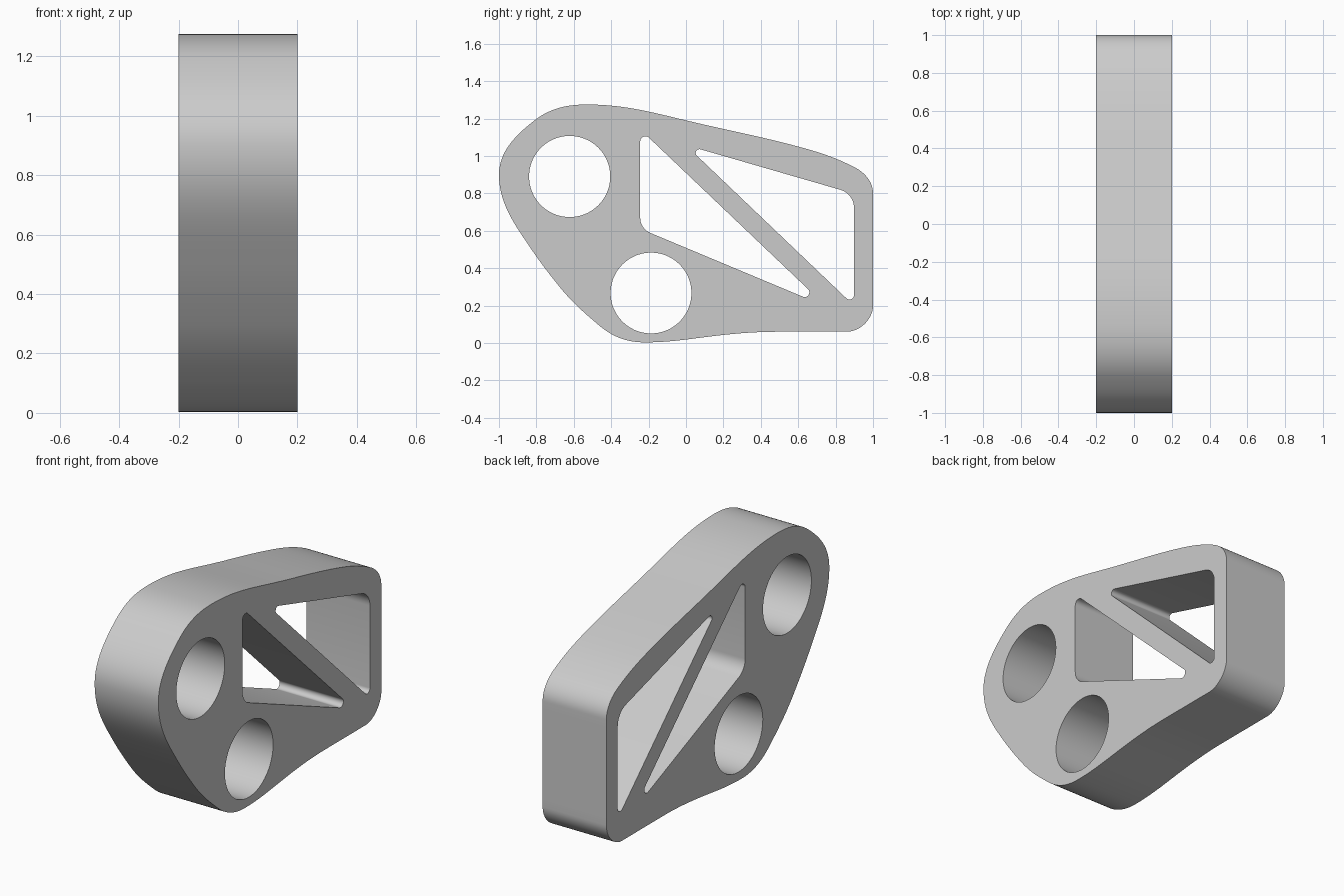
import bpy, bmesh, math
from mathutils import Matrix, Vector

cube = bpy.data.objects.get("Cube")
if cube:
    bpy.data.objects.remove(cube, do_unlink=True)

HALF_WIDTH = 0.2

grey = bpy.data.materials.new("plain grey")
grey.use_nodes = True
grey.diffuse_color = (0.6, 0.6, 0.6, 1)
grey.node_tree.nodes["Principled BSDF"].inputs["Base Color"].default_value = (0.6, 0.6, 0.6, 1)

profile = bpy.data.curves.new("bracket_profile", "CURVE")
profile.dimensions = "2D"
profile.fill_mode = "BOTH"
profile.extrude = HALF_WIDTH


def add_loop(points):
    """Closed straight-segment loop in the profile."""
    spline = profile.splines.new("POLY")
    spline.points.add(len(points) - 1)
    for p, (u, v) in zip(spline.points, points):
        p.co = (u, v, 0, 1)
    spline.use_cyclic_u = True


def add_smooth_outline(knots):
    """Closed Bezier loop; each knot is position and travel direction in degrees."""
    spline = profile.splines.new("BEZIER")
    spline.bezier_points.add(len(knots) - 1)
    spline.resolution_u = 14
    spline.use_cyclic_u = True
    pos = [Vector((u, v, 0)) for u, v, _ in knots]
    for i, bp in enumerate(spline.bezier_points):
        a = math.radians(knots[i][2])
        d = Vector((math.cos(a), math.sin(a), 0))
        bp.handle_left_type = bp.handle_right_type = "FREE"
        bp.co = pos[i]
        bp.handle_left = pos[i] - d * (pos[i] - pos[i - 1]).length * 0.36
        bp.handle_right = pos[i] + d * (pos[(i + 1) % len(pos)] - pos[i]).length * 0.36


def circle(u, v, r, n=72):
    return [(u + r * math.cos(math.tau * i / n), v + r * math.sin(math.tau * i / n))
            for i in range(n)]


def rounded_polygon(corners, steps=10):
    """Polygon whose corners (u, v, radius) are replaced by tangent arcs."""
    out = []
    for i, (u, v, r) in enumerate(corners):
        c = Vector((u, v))
        a = (Vector(corners[i - 1][:2]) - c).normalized()
        b = (Vector(corners[(i + 1) % len(corners)][:2]) - c).normalized()
        half = a.angle(b) / 2
        centre = c + (a + b).normalized() * r / math.sin(half)
        start = c + a * r / math.tan(half) - centre
        end = c + b * r / math.tan(half) - centre
        sweep = start.angle_signed(end)
        for k in range(steps + 1):
            t = -sweep * k / steps
            out.append(tuple(centre + Matrix.Rotation(t, 2) @ start))
    return out


# Outer silhouette, clockwise from the front-most point
add_smooth_outline([
    (-1.0, 0.90, 90), (-0.81, 1.19, 38), (-0.53, 1.275, 0), (0.0, 1.19, -13.5),
    (0.6, 1.05, -15), (0.9, 0.94, -27), (1.0, 0.80, -90), (1.0, 0.20, -90),
    (0.86, 0.06, 180), (0.5, 0.06, 180), (0.2, 0.043, 186), (-0.22, 0.003, 180),
    (-0.46, 0.09, 140), (-0.676, 0.30, 129), (-0.837, 0.516, 124),
])

# Two round bores
add_loop(circle(-0.622, 0.89, 0.217))
add_loop(circle(-0.187, 0.267, 0.216))

# Two triangular windows either side of the diagonal brace
add_loop(rounded_polygon([(-0.245, 1.142, 0.028), (0.75, 0.195, 0.025), (-0.245, 0.611, 0.09)]))
add_loop(rounded_polygon([(-0.001, 1.058, 0.02), (0.898, 0.798, 0.1), (0.898, 0.20, 0.024)]))

# Extruded plate turned so the profile lies in the y-z plane
helper = bpy.data.objects.new("profile_helper", profile)
bpy.context.collection.objects.link(helper)
bpy.context.view_layer.update()
graph = bpy.context.evaluated_depsgraph_get()
mesh = bpy.data.meshes.new_from_object(helper.evaluated_get(graph))
bpy.data.objects.remove(helper, do_unlink=True)
mesh.name = "bracket"
mesh.transform(Matrix(((0, 0, 1, 0), (1, 0, 0, 0), (0, 1, 0, 0), (0, 0, 0, 1))))

bm = bmesh.new()
bm.from_mesh(mesh)
bmesh.ops.remove_doubles(bm, verts=bm.verts, dist=0.0001)
bmesh.ops.recalc_face_normals(bm, faces=bm.faces)
bm.to_mesh(mesh)
bm.free()

bracket = bpy.data.objects.new("bracket", mesh)
bpy.context.collection.objects.link(bracket)
mesh.materials.clear()
mesh.materials.append(grey)

bpy.ops.object.select_all(action="DESELECT")
bracket.select_set(True)
bpy.context.view_layer.objects.active = bracket
bpy.ops.object.shade_smooth_by_angle(angle=math.radians(30))
